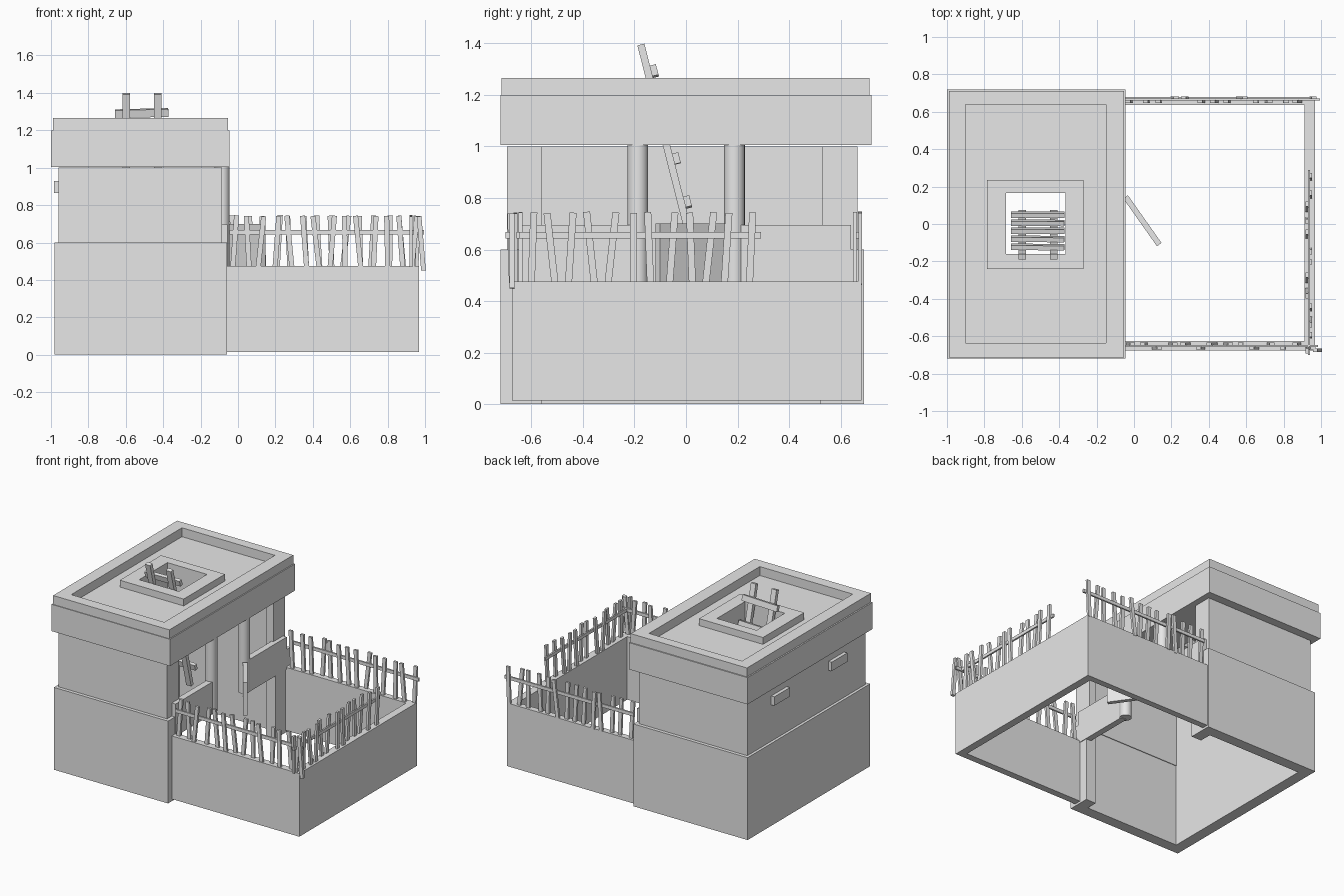
import bpy, bmesh, math, random
from mathutils import Matrix, Vector

cube = bpy.data.objects.get("Cube")
if cube:
    bpy.data.objects.remove(cube)
random.seed(4)

grey = bpy.data.materials.new("plain_grey")
grey.use_nodes = True
grey.diffuse_color = (0.8, 0.8, 0.8, 1)
grey.node_tree.nodes["Principled BSDF"].inputs["Base Color"].default_value = (0.8, 0.8, 0.8, 1)


def finish(name, bm):
    mesh = bpy.data.meshes.new(name)
    bm.to_mesh(mesh)
    bm.free()
    mesh.materials.append(grey)
    obj = bpy.data.objects.new(name, mesh)
    bpy.context.collection.objects.link(obj)
    return obj


def add_box(bm, center, size, rot=Matrix()):
    m = Matrix.Translation(center) @ rot @ Matrix.Diagonal((*size, 1))
    bmesh.ops.create_cube(bm, size=1, matrix=m)


def span_box(name, xs, ys, zs):
    bm = bmesh.new()
    lo, hi = Vector((xs[0], ys[0], zs[0])), Vector((xs[1], ys[1], zs[1]))
    add_box(bm, (lo + hi) / 2, hi - lo)
    return finish(name, bm)


def ring(name, xo, yo, xi, yi, zs):
    """Rectangular frame: outer bounds, inner bounds, height range."""
    bm = bmesh.new()
    loops = []
    for xs, ys in ((xo, yo), (xi, yi)):
        for z in zs:
            loops.append([bm.verts.new((x, y, z)) for x, y in
                          ((xs[0], ys[0]), (xs[1], ys[0]), (xs[1], ys[1]), (xs[0], ys[1]))])
    ob, ot, ib, it = loops
    for a, b in ((ob, ot), (ot, it), (it, ib), (ib, ob)):
        for i in range(4):
            j = (i + 1) % 4
            bm.faces.new((a[i], a[j], b[j], b[i]))
    bmesh.ops.recalc_face_normals(bm, faces=bm.faces)
    return finish(name, bm)


# House walls: a thick lower storey and a slightly inset upper one, open to the yard
def storey(name, xs, ys, zs, t, gap):
    span_box(name + "_front_wall", xs, (ys[0], ys[0] + t), zs)
    span_box(name + "_back_wall", xs, (ys[1] - t, ys[1]), zs)
    span_box(name + "_rear_wall", (xs[0], xs[0] + t), (ys[0] + t, ys[1] - t), zs)
    span_box(name + "_front_jamb", (xs[1] - t, xs[1]), (ys[0] + t, gap[0]), zs)
    span_box(name + "_back_jamb", (xs[1] - t, xs[1]), (gap[1], ys[1] - t), zs)


storey("lower", (-0.98, -0.06), (-0.72, 0.69), (0, 0.6), 0.08, (-0.56, 0.52))
storey("upper", (-0.96, -0.085), (-0.695, 0.665), (0.6, 1.0), 0.06, (-0.56, 0.53))
for name, ys in (("front_low_panel", (-0.64, -0.2)), ("back_low_panel", (0.21, 0.64))):
    span_box(name, (-0.1, -0.055), ys, (0.46, 0.695))

# Vent blocks on the rear wall
for i, y in enumerate((0.3, -0.36)):
    span_box(f"vent_block_{i}", (-0.985, -0.95), (y - 0.09, y + 0.09), (0.865, 0.93))

# Roof slab, parapet and hatch frame, all pierced by the hatch
hole = ((-0.685, -0.365), (-0.16, 0.165))
ring("roof_slab", (-1.0, -0.045), (-0.72, 0.72), *hole, (1.005, 1.2))
ring("roof_parapet", (-0.99, -0.053), (-0.715, 0.712), (-0.9, -0.15), (-0.635, 0.64), (1.2, 1.265))
ring("hatch_frame", (-0.785, -0.27), (-0.24, 0.235), *hole, (1.2, 1.25))

# Round posts in the opening
for i, y in enumerate((-0.187, 0.188)):
    bm = bmesh.new()
    bmesh.ops.create_cone(bm, cap_ends=True, segments=24, radius1=0.04, radius2=0.04, depth=0.54,
                          matrix=Matrix.Translation((-0.085, y, 0.735)))
    post = finish(f"round_post_{i}", bm)
    bpy.context.view_layer.objects.active = post
    post.select_set(True)
    bpy.ops.object.shade_smooth_by_angle()
    post.select_set(False)

# Door standing ajar
hinge, tip = Vector((-0.045, 0.145, 0.58)), Vector((0.135, -0.11, 0.58))
swing = tip - hinge
bm = bmesh.new()
add_box(bm, (hinge + tip) / 2, (swing.length, 0.03, 0.24),
        Matrix.Rotation(math.atan2(swing.y, swing.x), 4, "Z"))
finish("door", bm)

# Ladder leaning through the hatch
foot, head = Vector((0, 0.06, 0.47)), Vector((0, -0.175, 1.395))
lean = Matrix.Rotation(math.atan2(foot.y - head.y, head.z - foot.z), 4, "X")
bm = bmesh.new()
for x in (-0.597, -0.43):
    add_box(bm, (foot + head) / 2 + Vector((x, 0, 0)), (0.04, 0.028, (head - foot).length), lean)
finish("ladder_rails", bm)
bm = bmesh.new()
for i in range(5):
    p = foot.lerp(head, 0.15 + 0.183 * i) + lean @ Vector((-0.515, 0.025, 0))
    tilt = Matrix.Rotation(random.uniform(-0.03, 0.03), 4, "Y")
    add_box(bm, p, (0.285, 0.025, 0.042), lean @ tilt)
finish("ladder_rungs", bm)

# Yard walls, sharing their ends with the house
yz = (0.015, 0.475)
span_box("yard_front_wall", (-0.06, 0.967), (-0.675, -0.625), yz)
span_box("yard_back_wall", (-0.06, 0.967), (0.635, 0.68), yz)
span_box("yard_side_wall", (0.912, 0.967), (-0.625, 0.635), yz)


# Ragged picket fences
def fence(name, start, end, count):
    start, end = Vector(start), Vector(end)
    d = end - start
    turn = Matrix.Rotation(math.atan2(d.y, d.x), 4, "Z")
    bm = bmesh.new()
    add_box(bm, (start + end) / 2 + Vector((0, 0, 0.655)), (d.length, 0.012, 0.024), turn)
    for i in range(count):
        p = start.lerp(end, (i + 0.4 + random.uniform(-0.15, 0.15)) / count)
        side = turn @ Vector((0, random.choice((-0.01, 0.01)), 0.605))
        lean = Matrix.Rotation(random.uniform(-0.12, 0.12), 4, "Y")
        add_box(bm, p + side, (0.027, 0.016, random.uniform(0.27, 0.285)), turn @ lean)
    finish(name, bm)


fence("front_fence", (-0.045, -0.652, 0), (0.985, -0.652, 0), 14)
fence("back_fence", (-0.045, 0.665, 0), (0.995, 0.665, 0), 14)
fence("side_fence", (0.935, -0.7, 0), (0.935, 0.29, 0), 13)
bm = bmesh.new()
add_box(bm, (0.98, -0.675, 0.595), (0.025, 0.02, 0.29), Matrix.Rotation(-0.08, 4, "Y"))
finish("corner_picket", bm)
